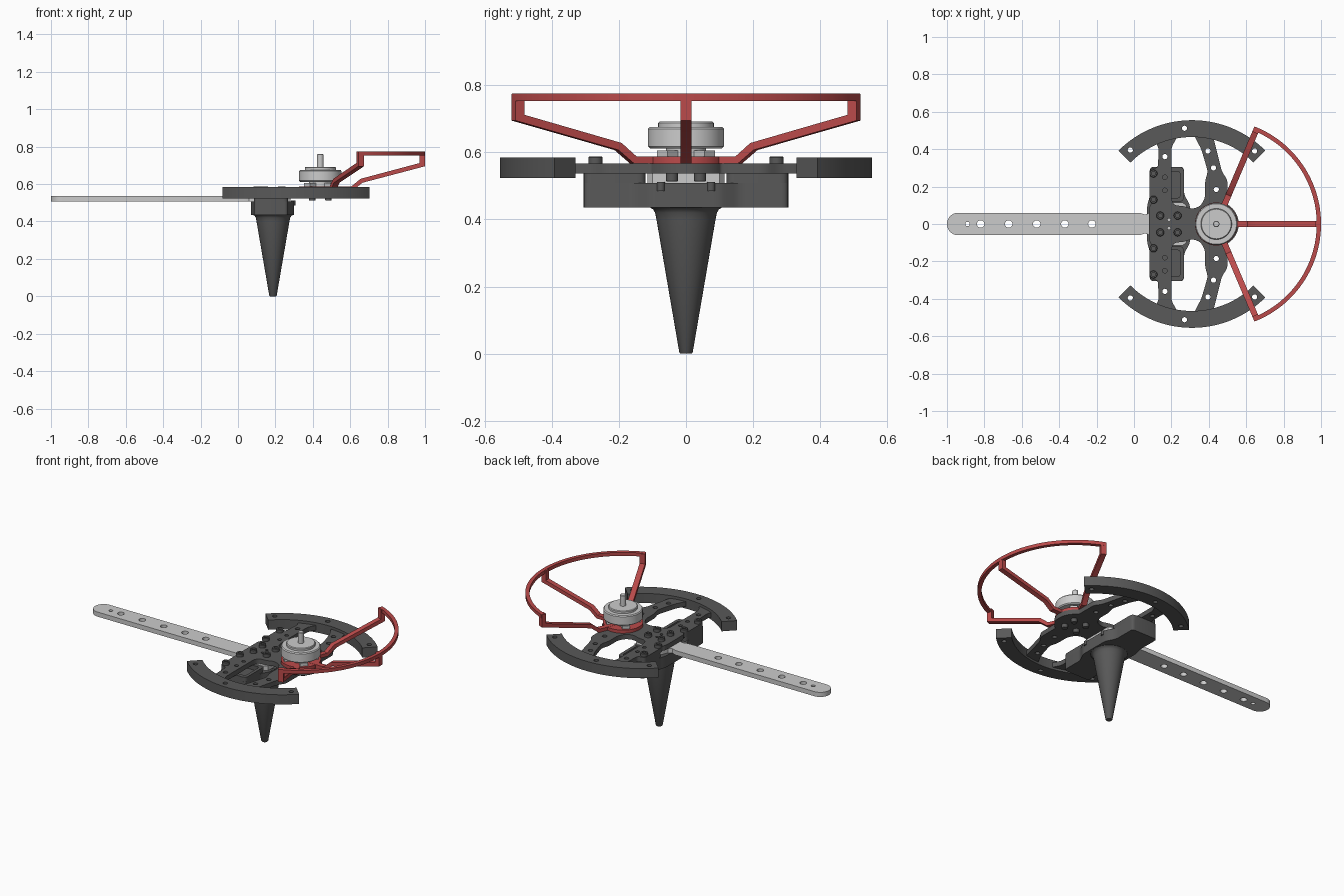
import bpy, bmesh
from math import sin, cos, pi, radians
from mathutils import Vector, Matrix

if "Cube" in bpy.data.objects:
    bpy.data.objects.remove(bpy.data.objects["Cube"])


def material(name, c):
    m = bpy.data.materials.new(name)
    m.diffuse_color = (*c, 1)
    m.use_nodes = True
    m.node_tree.nodes["Principled BSDF"].inputs["Base Color"].default_value = m.diffuse_color
    return m


DARK = material("dark_grey", (0.10, 0.10, 0.10))
LIGHT = material("light_grey", (0.62, 0.62, 0.62))
SILVER = material("pale_grey", (0.72, 0.72, 0.72))
RED = material("red", (0.50, 0.07, 0.07))


def finish(name, me, mat):
    ob = bpy.data.objects.new(name, me)
    bpy.context.scene.collection.objects.link(ob)
    me.materials.clear()
    me.materials.append(mat)
    bpy.ops.object.select_all(action='DESELECT')
    ob.select_set(True)
    bpy.context.view_layer.objects.active = ob
    bpy.ops.object.shade_smooth_by_angle(angle=radians(30))
    return ob


def arc(cx, cy, r, a0, a1, n=24):
    return [(cx + r * cos(radians(a0 + (a1 - a0) * i / n)),
             cy + r * sin(radians(a0 + (a1 - a0) * i / n))) for i in range(n + 1)]


def hole(x, y, r):
    return arc(x, y, r, 0, 337.5, 15)


def soften(pts, r, n=4):
    """Round every corner of a closed outline."""
    out = []
    for i, p in enumerate(pts):
        p, a, b = Vector(p), Vector(pts[i - 1]), Vector(pts[(i + 1) % len(pts)])
        s = p + (a - p).normalized() * min(r, (a - p).length * 0.45)
        e = p + (b - p).normalized() * min(r, (b - p).length * 0.45)
        for k in range(n + 1):
            t = k / n
            out.append(tuple(s * (1 - t) ** 2 + p * 2 * t * (1 - t) + e * t * t))
    return out


def mirrored(half):
    return half + [(x, -y) for x, y in reversed(half)]


def plate(name, outline, z0, z1, mat, holes=()):
    """Flat plate with holes: filled 2D curve turned into a mesh."""
    cu = bpy.data.curves.new(name, 'CURVE')
    cu.dimensions, cu.fill_mode, cu.extrude = '2D', 'BOTH', (z1 - z0) / 2
    for loop in [outline, *holes]:
        sp = cu.splines.new('POLY')
        sp.points.add(len(loop) - 1)
        for pt, (x, y) in zip(sp.points, loop):
            pt.co = (x, y, 0, 1)
        sp.use_cyclic_u = True
    tmp = bpy.data.objects.new(name + "_tmp", cu)
    bpy.context.scene.collection.objects.link(tmp)
    dg = bpy.context.evaluated_depsgraph_get()
    me = bpy.data.meshes.new_from_object(tmp.evaluated_get(dg))
    bpy.data.objects.remove(tmp)
    bm = bmesh.new()
    bm.from_mesh(me)
    bmesh.ops.remove_doubles(bm, verts=bm.verts, dist=1e-5)
    bmesh.ops.translate(bm, verts=bm.verts, vec=(0, 0, (z0 + z1) / 2))
    bmesh.ops.recalc_face_normals(bm, faces=bm.faces)
    bm.to_mesh(me)
    bm.free()
    return finish(name, me, mat)


def lathe(name, prof, x, y, mat, n=48):
    """Revolve (radius, z) points, bottom to top, about a vertical axis."""
    bm = bmesh.new()
    rings = [[bm.verts.new((x + r * cos(2 * pi * i / n), y + r * sin(2 * pi * i / n), z))
              for i in range(n)] for r, z in prof]
    for a, b in zip(rings, rings[1:]):
        for i in range(n):
            bm.faces.new((a[i], a[(i + 1) % n], b[(i + 1) % n], b[i]))
    bm.faces.new(rings[0][::-1])
    bm.faces.new(rings[-1])
    me = bpy.data.meshes.new(name)
    bm.to_mesh(me)
    bm.free()
    return finish(name, me, mat)


def radial_bar(name, prof, width, angle, cx, mat):
    """Extrude an (r, z) profile sideways and turn it about (cx, 0)."""
    bm = bmesh.new()
    f = bm.faces.new([bm.verts.new((r, -width / 2, z)) for r, z in prof])
    ext = bmesh.ops.extrude_face_region(bm, geom=[f])
    bmesh.ops.translate(bm, vec=(0, width, 0),
                        verts=[v for v in ext['geom'] if isinstance(v, bmesh.types.BMVert)])
    bmesh.ops.recalc_face_normals(bm, faces=bm.faces)
    bm.transform(Matrix.Translation((cx, 0, 0)) @ Matrix.Rotation(radians(angle), 4, 'Z'))
    me = bpy.data.meshes.new(name)
    bm.to_mesh(me)
    bm.free()
    return finish(name, me, mat)


MX = 0.44    # motor axis
LX = 0.187   # landing leg axis

# Long arm with rounded tip and hidden clamped end
arm_half = arc(-0.94, 0, 0.06, 180, 90, 12) + [
    (0.03, 0.06), (0.06, 0.05), (0.085, 0.06), (0.10, 0.10), (0.12, 0.115), (0.26, 0.115), (0.28, 0.10)]
plate("arm_bar", mirrored(arm_half)[1:], 0.508, 0.537, LIGHT,
      [hole(-0.89, 0, 0.012)] + [hole(x, 0, 0.02) for x in (-0.82, -0.67, -0.52, -0.37, -0.225)])

# Landing leg cone and the block it hangs from
lathe("landing_leg", [(0.017, 0), (0.02, 0.004), (0.088, 0.40), (0.092, 0.42), (0.098, 0.43), (0.11, 0.437)],
      LX, 0, DARK, 64)
block = mirrored([(0.07, 0.10), (0.085, 0.15), (0.085, 0.305), (0.267, 0.305), (0.267, 0.16), (0.30, 0.10)])
plate("leg_block", soften(block, 0.02), 0.435, 0.508, DARK)

# Main frame plate with spokes
frame_half = [(0.08, 0.09), (0.095, 0.11), (0.082, 0.13), (0.082, 0.295), (0.128, 0.30), (0.132, 0.41),
              (0.09, 0.475), (0.245, 0.49), (0.20, 0.41), (0.20, 0.13), (0.215, 0.10), (0.27, 0.095),
              (0.31, 0.08), (0.355, 0.095), (0.38, 0.14), (0.38, 0.23), (0.395, 0.28), (0.36, 0.40),
              (0.32, 0.475), (0.42, 0.48), (0.47, 0.28), (0.50, 0.235), (0.50, 0.14), (0.50, 0.105)]
frame_half = frame_half + arc(MX, 0, 0.12, 55, 5, 10)
frame_holes = []
for s in (1, -1):
    frame_holes += [hole(x, s * y, r) for x, y, r in (
        (0.165, 0.36, 0.014), (0.165, 0.25, 0.012), (0.165, 0.18, 0.012), (0.44, 0.185, 0.014),
        (0.425, 0.30, 0.014), (0.395, 0.39, 0.014), (0.187, 0.022, 0.008))]
plate("frame_plate", soften(mirrored(frame_half), 0.02), 0.537, 0.567, DARK, frame_holes)

# Bumper arcs, side pockets of the block and their bolts, mirrored in y
def bolt(name, x, y, z0, z1, r=0.021):
    lathe(name, [(r, z0), (r, z1 - 0.003), (r - 0.003, z1), (r * 0.5, z1), (r * 0.5, z1 - 0.01)],
          x, y, DARK, 20)


for s, side in ((1, "back"), (-1, "front")):
    band = arc(0.31, 0, 0.555, 45, 135, 40) + arc(0.31, 0, 0.465, 135, 45, 40)
    plate("bumper_" + side, [(x, s * y) for x, y in band], 0.523, 0.584, DARK,
          [hole(x, s * y, 0.014) for x, y in ((-0.02, 0.395), (0.27, 0.512), (0.645, 0.39))])
    rim = soften([(0.085, s * 0.12), (0.085, s * 0.305), (0.267, s * 0.305), (0.267, s * 0.12)], 0.025)
    pocket = soften([(0.115, s * 0.14), (0.115, s * 0.28), (0.247, s * 0.28), (0.247, s * 0.14)], 0.015)
    plate("block_rim_" + side, rim, 0.508, 0.537, DARK, [pocket])
    for i, y in enumerate((0.13, 0.27)):
        bolt(f"side_bolt_{side}_{i}", 0.104, s * y, 0.567, 0.588)
    for i, x in enumerate((0.14, 0.233)):
        bolt(f"centre_bolt_{side}_{i}", x, s * 0.045, 0.567, 0.588)
    for i, x in enumerate((0.397, 0.483)):
        lathe(f"motor_screw_{side}_{i}", [(0.016, 0.513), (0.018, 0.516), (0.018, 0.54)], x, s * 0.042, DARK, 20)
    lathe("block_nut_" + side, [(0.012, 0.485), (0.012, 0.512)], 0.295, s * 0.075, DARK, 16)

# Motor: base, legs, bell, shaft
lathe("motor_base", [(0.06, 0.58), (0.06, 0.615)], MX, 0, SILVER)
for i in range(4):
    radial_bar(f"motor_foot_{i}", [(0.03, 0.58), (0.10, 0.58), (0.10, 0.606), (0.03, 0.606)],
               0.045, 45 + 90 * i, MX, SILVER)
lathe("motor_bell", [(0.107, 0.612), (0.113, 0.618), (0.113, 0.670), (0.108, 0.676), (0.083, 0.676),
                     (0.083, 0.688), (0.079, 0.692)], MX, 0, SILVER, 64)
lathe("motor_shaft", [(0.017, 0.69), (0.017, 0.757), (0.014, 0.76)], MX, 0, SILVER, 24)

# Red propeller guard: base disc, three cranked struts, rim
lathe("guard_base", [(0.115, 0.567), (0.115, 0.587)], MX, 0, RED)
strut = [(0.06, 0.567), (0.175, 0.567), (0.225, 0.607), (0.559, 0.695), (0.559, 0.774), (0.53, 0.774),
         (0.53, 0.712), (0.215, 0.628), (0.167, 0.588), (0.06, 0.588)]
for i, a in enumerate((-67, 0, 67)):
    radial_bar(f"guard_strut_{i}", strut, 0.032, a, MX, RED)
rim = arc(MX, 0, 0.56, -68, 68, 64) + arc(MX, 0, 0.537, 68, -68, 64)
plate("guard_rim", rim, 0.753, 0.775, RED)
